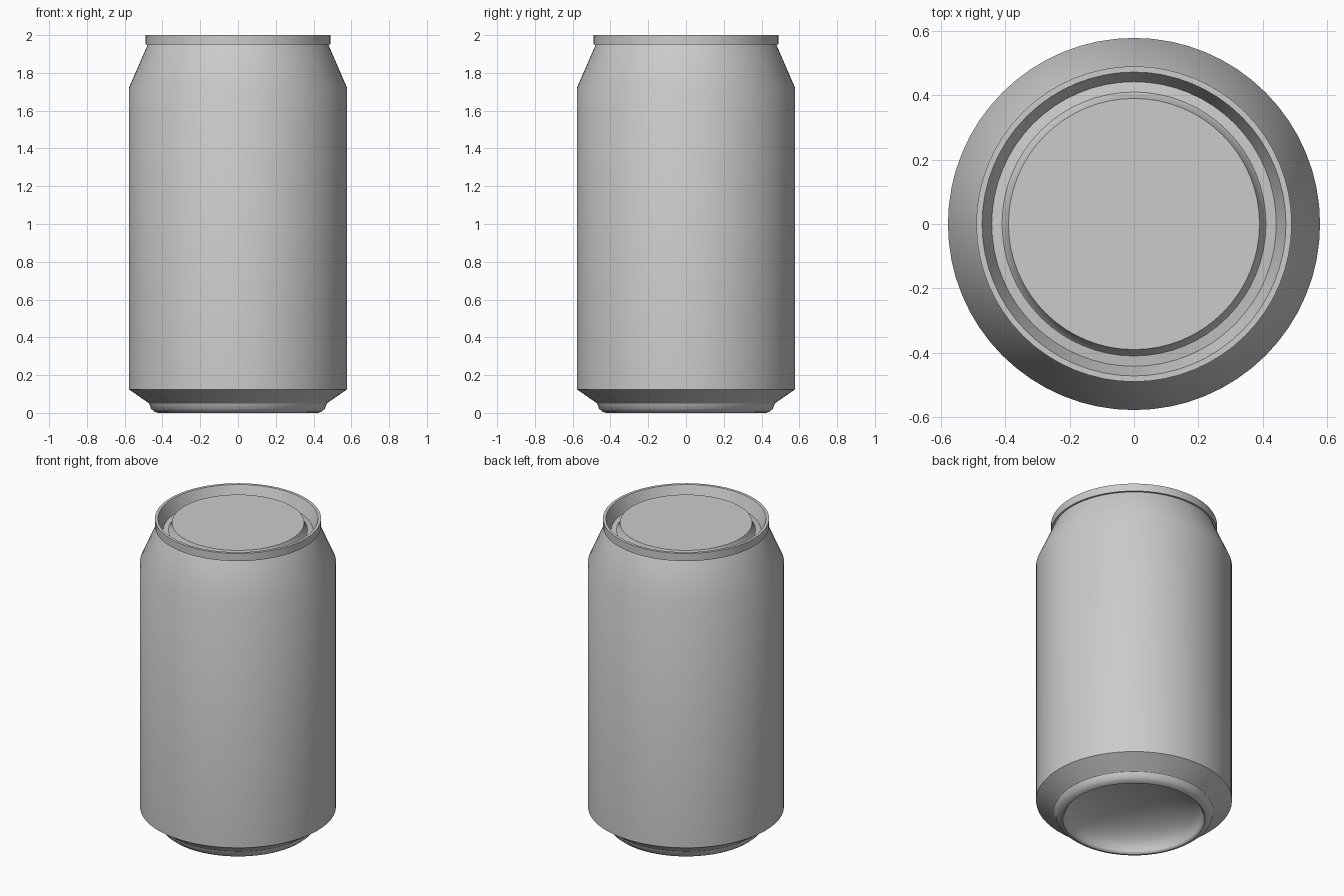
import bpy, bmesh, math

cube = bpy.data.objects.get("Cube")
if cube:
    bpy.data.objects.remove(cube, do_unlink=True)

SEGMENTS = 64

metal = bpy.data.materials.new("grey metal")
metal.use_nodes = True
GREY = (0.6, 0.6, 0.6, 1)
metal.diffuse_color = GREY
metal.node_tree.nodes["Principled BSDF"].inputs["Base Color"].default_value = GREY


def lathe(name, profile):
    """Turn a (radius, height) profile around z; radius 0 closes the surface."""
    bm = bmesh.new()
    verts = [bm.verts.new((r, 0, z)) for r, z in profile]
    edges = [bm.edges.new(pair) for pair in zip(verts, verts[1:])]
    bmesh.ops.spin(bm, geom=verts + edges, cent=(0, 0, 0), axis=(0, 0, 1),
                   angle=math.tau, steps=SEGMENTS, use_merge=True)
    bmesh.ops.remove_doubles(bm, verts=bm.verts, dist=0.0005)
    # profiles run upward on the outside and inward on top
    bmesh.ops.recalc_face_normals(bm, faces=bm.faces)
    mesh = bpy.data.meshes.new(name)
    bm.to_mesh(mesh)
    bm.free()
    mesh.materials.append(metal)
    obj = bpy.data.objects.new(name, mesh)
    bpy.context.collection.objects.link(obj)
    bpy.ops.object.select_all(action='DESELECT')
    obj.select_set(True)
    bpy.context.view_layer.objects.active = obj
    bpy.ops.object.shade_smooth_by_angle(angle=math.radians(30))
    return obj


# Domed underside, from the centre out to the foot
DOME_R, DOME_H = 0.41, 0.16
dome = [(DOME_R * math.sin(a), 0.01 + DOME_H * math.cos(a))
        for a in (i * math.pi / 16 for i in range(9))]
# Foot ring and lower chamfer
foot = [(0.42, 0.0), (0.44, 0.005), (0.46, 0.022), (0.47, 0.05)]
# Straight wall and tapered neck
wall = [(0.578, 0.125), (0.578, 1.72), (0.478, 1.95)]
# Rolled rim
rim = [(0.49, 1.95), (0.49, 2.0), (0.472, 2.0)]
# Sunken groove and raised lid panel
lid = [(0.442, 1.92), (0.41, 1.925), (0.402, 1.935), (0.39, 1.973), (0, 1.973)]

lathe("can", dome + foot + wall + rim + lid)
